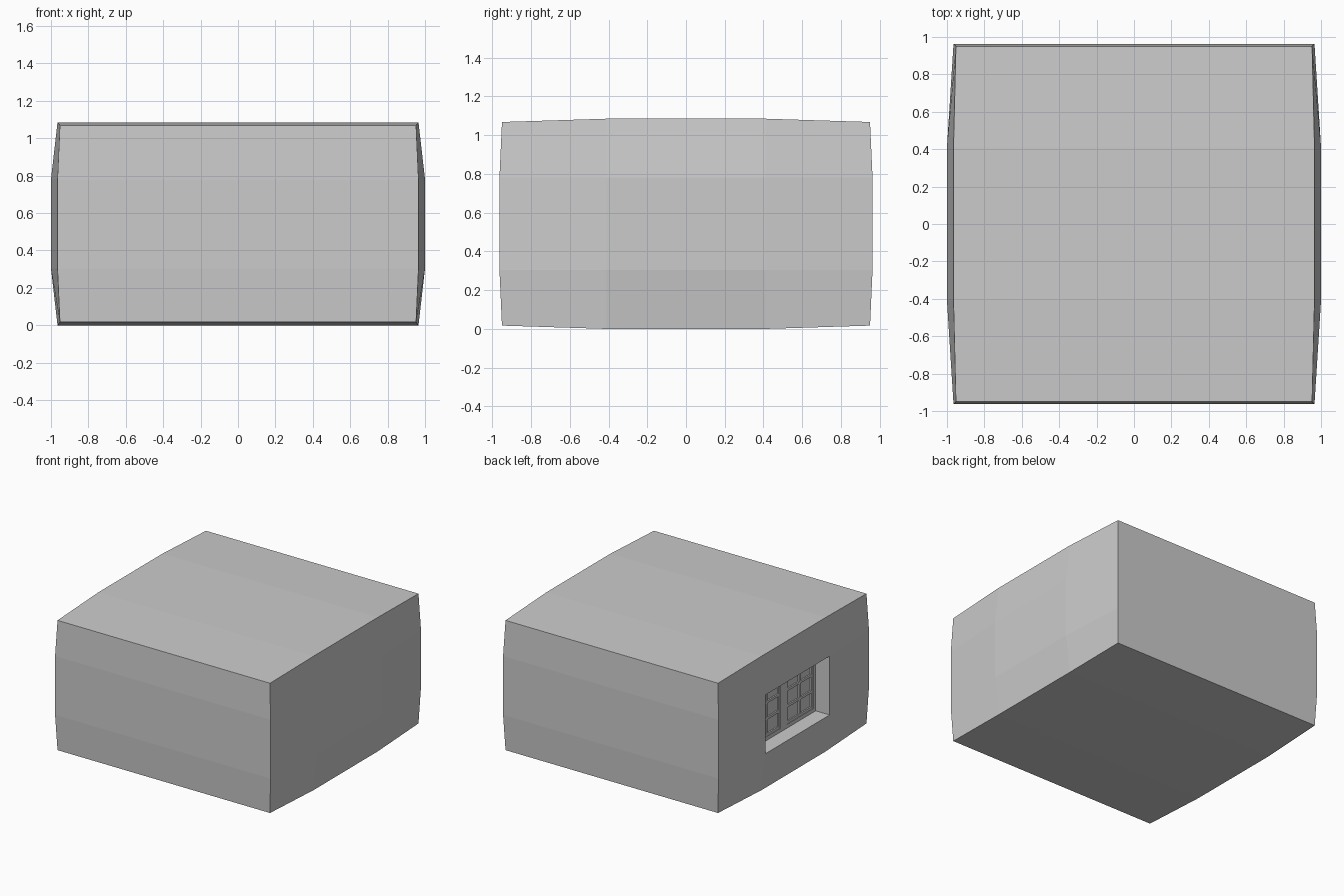
import bpy, bmesh
from mathutils import Vector

if "Cube" in bpy.data.objects:
    bpy.data.objects.remove(bpy.data.objects["Cube"])

H = 1.085           # overall height
CZ = H / 2
OPEN_Y, OPEN_Z = 0.41, 0.238   # half size of the flat middle panel / window opening


def shell_point(side, i, j):
    """Point of the bulged box; i and j (0..3) step along y and z."""
    edge_y, edge_z = i in (0, 3), j in (0, 3)
    x = 1.0 - (0.035 if edge_y or edge_z else 0) - (0.013 if edge_y and edge_z else 0)
    y = (0.95 if edge_z else 0.963) if edge_y else OPEN_Y
    z = (CZ - 0.017 if edge_y else CZ) if edge_z else OPEN_Z
    return Vector((side * x, y if i > 1 else -y, CZ + (z if j > 1 else -z)))


def finish(name, bm):
    bmesh.ops.recalc_face_normals(bm, faces=bm.faces)
    me = bpy.data.meshes.new(name)
    bm.to_mesh(me)
    bm.free()
    ob = bpy.data.objects.new(name, me)
    bpy.context.collection.objects.link(ob)
    return ob


def add_box(bm, x0, x1, y0, y1, z0, z1):
    vs = bmesh.ops.create_cube(bm, size=1)["verts"]
    for v in vs:
        v.co = Vector(((x0 + x1) / 2 + v.co.x * (x1 - x0),
                       (y0 + y1) / 2 + v.co.y * (y1 - y0),
                       (z0 + z1) / 2 + v.co.z * (z1 - z0)))


# Bulged block: two 3x3 side panels joined by strips running along x
bm = bmesh.new()
V = {(s, i, j): bm.verts.new(shell_point(s, i, j))
     for s in (-1, 1) for i in range(4) for j in range(4)}
opening = None
for s in (-1, 1):
    for i in range(3):
        for j in range(3):
            f = bm.faces.new([V[s, i, j], V[s, i + 1, j], V[s, i + 1, j + 1], V[s, i, j + 1]])
            if s == -1 and i == j == 1:
                opening = f
for k in range(3):
    for e in (0, 3):
        bm.faces.new([V[-1, k, e], V[1, k, e], V[1, k + 1, e], V[-1, k + 1, e]])
        bm.faces.new([V[-1, e, k], V[1, e, k], V[1, e, k + 1], V[-1, e, k + 1]])
bmesh.ops.recalc_face_normals(bm, faces=bm.faces)

# Window recess pushed into the left side
new = bmesh.ops.extrude_discrete_faces(bm, faces=[opening])["faces"]
bmesh.ops.translate(bm, verts=new[0].verts, vec=(0.14, 0, 0))
finish("bulged_block", bm)

# Window frame: outer border and centre post
FX, BX = -0.875, -0.858
Z0, Z1 = CZ - OPEN_Z, CZ + OPEN_Z
B = 0.03
bm = bmesh.new()
for s in (-1, 1):
    add_box(bm, FX, BX, *sorted((s * OPEN_Y, s * (OPEN_Y - B))), Z0, Z1)
for z in (Z0, Z1 - B):
    add_box(bm, FX, BX, -OPEN_Y + B, OPEN_Y - B, z, z + B)
add_box(bm, FX, BX, -0.04, 0.04, Z0 + B, Z1 - B)
finish("window_frame", bm)

# Two sashes, each two panes wide and three panes high
for name, y0, y1 in (("front_sash", -OPEN_Y + B, -0.04), ("back_sash", 0.04, OPEN_Y - B)):
    bm = bmesh.new()
    t = 0.02
    sx = FX + 0.004
    for n in range(3):
        y = y0 + (y1 - y0 - t) * n / 2
        add_box(bm, sx, BX, y, y + t, Z0 + B, Z1 - B)
    for n in range(4):
        z = Z0 + B + (Z1 - Z0 - 2 * B - t) * n / 3
        add_box(bm, sx, BX, y0, y1, z, z + t)
    finish(name, bm)
